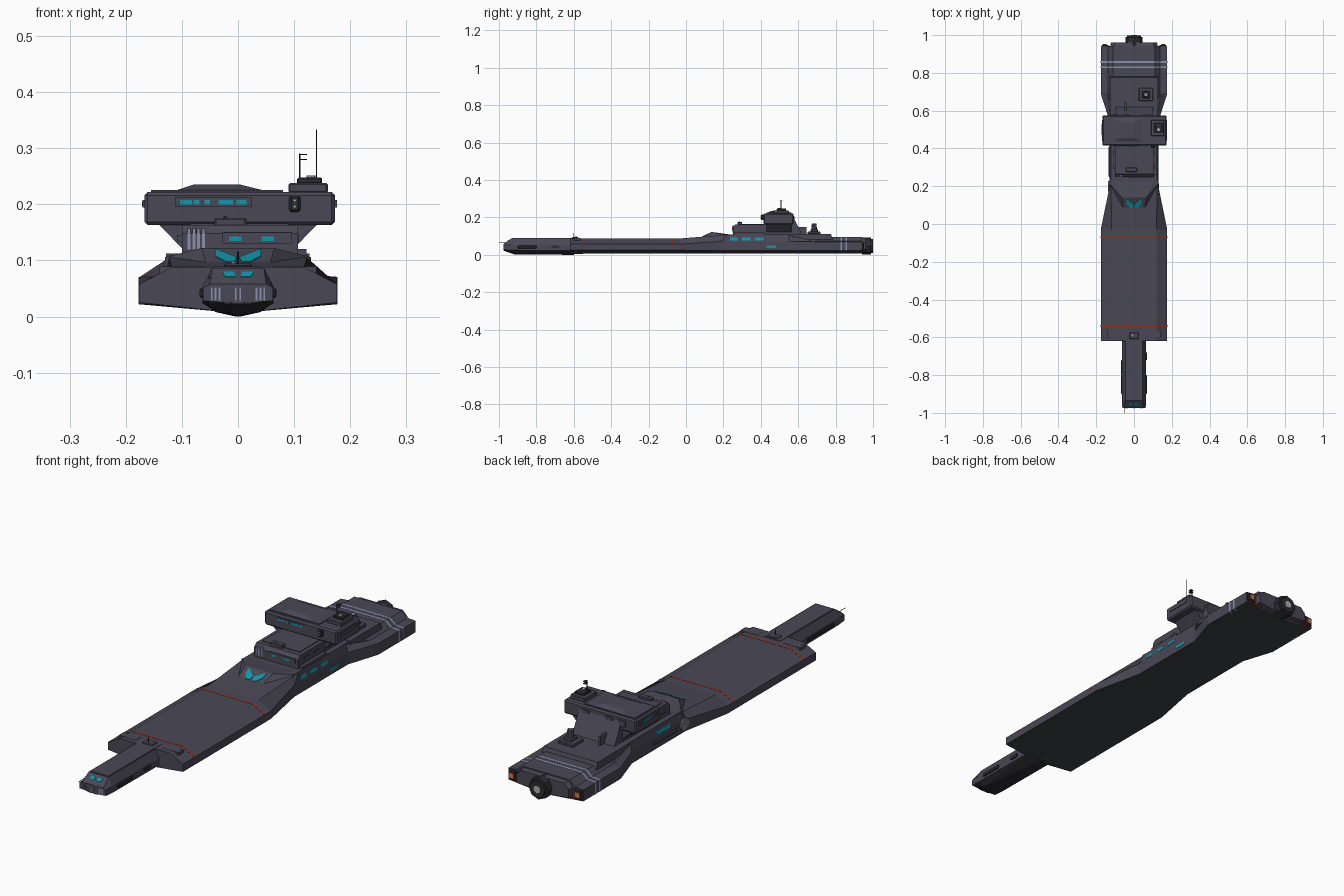
import bpy, bmesh, math
from mathutils import Vector, Matrix

if "Cube" in bpy.data.objects:
    bpy.data.objects.remove(bpy.data.objects["Cube"])

def mat(name, c):
    m = bpy.data.materials.new(name)
    m.diffuse_color = (*c, 1)
    m.use_nodes = True
    m.node_tree.nodes["Principled BSDF"].inputs["Base Color"].default_value = m.diffuse_color
    return m

HULL = mat("slate hull", (0.068, 0.064, 0.09))
BELLY = mat("neutral underside", (0.05, 0.054, 0.062))
DARK = mat("dark metal", (0.026, 0.026, 0.033))
TEAL = mat("teal glass", (0.006, 0.3, 0.4))
RED = mat("rust red", (0.3, 0.03, 0.012))
PALE = mat("pale stripe", (0.27, 0.27, 0.42))
GREY = mat("light grey", (0.45, 0.44, 0.42))
STEEL = mat("mid grey", (0.2, 0.2, 0.23))
AMBER = mat("amber lamp", (0.5, 0.22, 0.09))

def finish(name, bm, m):
    bmesh.ops.recalc_face_normals(bm, faces=bm.faces)
    me = bpy.data.meshes.new(name)
    bm.to_mesh(me)
    bm.free()
    me.materials.append(m)
    ob = bpy.data.objects.new(name, me)
    bpy.context.collection.objects.link(ob)
    return ob

def box(name, x, y, z, m=HULL, bevel=0):
    bm = bmesh.new()
    bmesh.ops.create_cube(bm, size=1)
    for v in bm.verts:
        v.co = [(a + b) / 2 + c * (b - a) for (a, b), c in zip((x, y, z), v.co)]
    ob = finish(name, bm, m)
    if bevel:
        b = ob.modifiers.new("chamfer", 'BEVEL')
        b.width, b.segments = bevel, 1
    return ob

def pair(name, x, y, z, m=HULL, bevel=0):
    box(name + "_right", x, y, z, m, bevel)
    box(name + "_left", (-x[1], -x[0]), y, z, m, bevel)

def solid(name, pts, m=HULL, mirror=False):
    """Convex solid around a few points."""
    if mirror:
        pts = list(pts) + [(-x, y, z) for x, y, z in pts]
    bm = bmesh.new()
    for p in pts:
        bm.verts.new(p)
    r = bmesh.ops.convex_hull(bm, input=bm.verts)
    junk = [g for g in r['geom_interior'] if isinstance(g, bmesh.types.BMVert)]
    bmesh.ops.delete(bm, geom=junk, context='VERTS')
    bmesh.ops.dissolve_limit(bm, angle_limit=0.01, verts=bm.verts, edges=bm.edges)
    return finish(name, bm, m)

def plate(name, pts, off, m):
    o = Vector(off)
    return solid(name, [Vector(p) - o for p in pts] + [Vector(p) + o for p in pts], m)

def cyl(name, p, r, depth, axis='Z', m=DARK, n=8, r2=None):
    bm = bmesh.new()
    bmesh.ops.create_cone(bm, cap_ends=True, segments=n, radius1=r,
                          radius2=r if r2 is None else r2, depth=depth)
    rot = {'Z': Matrix(), 'Y': Matrix.Rotation(-math.pi / 2, 4, 'X'),
           'X': Matrix.Rotation(math.pi / 2, 4, 'Y')}[axis]
    bm.transform(Matrix.Translation(p) @ rot)
    return finish(name, bm, m)

def loft(name, sections, m=HULL):
    """Each section: y, edge half width, low z, edge z, top half width, top z, keel z."""
    bm = bmesh.new()
    rings = []
    for y, xe, zl, ze, xt, zt, zk in sections:
        prof = [(-xe, zl), (0, zk), (xe, zl), (xe, ze), (xt, zt), (-xt, zt), (-xe, ze)]
        rings.append([bm.verts.new((x, y, z)) for x, z in prof])
    for a, b in zip(rings, rings[1:]):
        for i in range(7):
            j = (i + 1) % 7
            bm.faces.new((a[i], a[j], b[j], b[i]))
    bm.faces.new(rings[0])
    bm.faces.new(rings[-1])
    return finish(name, bm, m)

# Main hull: wide flight deck, narrow waist, wide stern
deck = (.176, .025, .058, .118, .088, .006)
waist = (.131, .022, .072, .123, .105, .006)
stern = (.176, .022, .07, .14, .073, .006)
ridge = (.138, .05, .073, .112, .096, .05)
hull = loft("main_hull", [(-.62, *deck), (-.03, *deck), (.19, *waist), (.55, *waist),
                          (.69, *stern), (.94, *stern)])
hull.data.materials.append(BELLY)
for f in hull.data.polygons:          # neutral colour on the underside
    f.material_index = int(f.normal.z < -.5)
loft("stern_ridge", [(.55, .128, .05, .073, .112, .096, .05), (.69, *ridge), (.94, *ridge)])
loft("stern_block", [(.93, .128, .025, .07, .11, .093, .01), (.962, .122, .03, .066, .1, .088, .018)])

# Deck and stern stripes
for i, y in enumerate((-.54, -.07)):
    loft(f"deck_stripe_{i}", [(y + d, .1765, .05, .0585, .118, .0888, .05) for d in (-.004, .004)], RED)
for i, y in enumerate((.83, .857)):
    loft(f"stern_stripe_{i}", [(y + d, .177, .022, .0708, .14, .0738, .007) for d in (-.005, .005)], PALE)
    loft(f"ridge_stripe_{i}", [(y + d, .1385, .05, .0738, .1123, .0968, .05) for d in (-.005, .005)], PALE)
pair("stern_red_edge", (.05, .165), (.937, .943), (.022, .028), RED)

# Prow arm
loft("prow_arm", [(-.975, .062, .028, .052, .05, .058, .024), (-.935, .063, .025, .054, .046, .087, .012),
                  (-.55, .063, .022, .054, .046, .087, .004)])
solid("prow_chin", [(.06, -.974, .031), (.02, -.974, .022), (.06, -.93, .024), (.04, -.92, .008),
                    (.004, -.92, .003), (.06, -.6, .022), (.004, -.6, .0), (.05, -.6, .05)], DARK, True)
box("prow_spine", (-.042, .042), (-.93, -.57), (.08, .0895), HULL)
pair("prow_root", (.06, .14), (-.6, -.565), (.06, .089), HULL)
for i, x in enumerate((-.047, -.04, -.033, -.004, .004, .033, .04, .047)):
    box(f"prow_stripe_{i}", (x - .0015, x + .0015), (-.9762, -.973), (.029, .052), PALE)
for s, n in ((-1, "left"), (1, "right")):
    plate("prow_window_" + n, [(s * .005, -.958, .0703), (s * .023, -.958, .0703),
                               (s * .028, -.946, .079), (s * .007, -.946, .079)], (0, -.0008, .0012), TEAL)
    box("prow_sponson_" + n, (min(s * .055, s * .069), max(s * .055, s * .069)), (-.9, -.8), (.034, .05), DARK, .003)
    # Wedge viewport, slanted outward like a brow
    plate("wedge_window_" + n, [(s * x, .065 + (z - .087) * 2.143, z) for x, z in
                                ((.041, .12), (.002, .105), (.006, .097), (.022, .097), (.041, .107))],
          (0, -.0008, .0016), TEAL)
box("sponson_port_aft", (-.068, -.055), (-.8, -.72), (.034, .05), DARK, .003)
box("sponson_starboard", (.055, .068), (-.72, -.68), (.036, .05), DARK)
cyl("prow_probe", (-.048, -.97, .068), .0012, .06, 'Y', DARK, 6)
cyl("prow_probe_base", (-.048, -.935, .068), .005, .03, 'Y', DARK)
box("prow_hatch", (-.025, .025), (-.61, -.575), (.088, .095), HULL, .003)
cyl("prow_mast", (0, -.6, .105), .0015, .022)
cyl("prow_beacon", (-.008, -.588, .096), .005, .005, m=PALE)

# Wedge in front of the superstructure
solid("fore_wedge", [(.055, .065, .087), (.065, .14, .122), (.13, .215, .106), (.132, .19, .075),
                     (.055, .07, .06), (.13, .24, .06), (.12, .25, .107)], HULL, True)
box("midship_deck", (-.123, .123), (.2, .6), (.09, .11))

# Hull side windows: three to starboard and one to port
for i, (y0, y1) in enumerate(((.235, .275), (.3, .345), (.37, .415))):
    plate(f"waist_window_{i}", [(.131 - (z - .072) * .2424, y, z) for y in (y0, y1) for z in (.077, .092)],
          (.001, 0, .0002), TEAL)
plate("waist_window_port", [(-.131 + (z - .072) * .2424, y, z) for y in (.29, .38) for z in (.077, .092)],
      (.001, 0, -.0002), TEAL)
box("low_window", (.125, .132), (.43, .48), (.038, .051), TEAL)
box("port_blister", (-.136, -.12), (.25, .41), (.045, .07), HULL, .004)
cyl("port_round_hatch", (-.132, .2, .055), .027, .01, 'X', STEEL, 16)

# Forward deckhouse
solid("forward_deckhouse", [(x, y, z) for x in (-.1, .107) for y, z in
                            ((.25, .1), (.25, .148), (.265, .163), (.43, .1), (.43, .163))])
box("deckhouse_window_panel", (-.028, .095), (.247, .252), (.13, .15))
for i, x in enumerate((-.016, .042)):
    box(f"deckhouse_window_{i}", (x, x + .022), (.2462, .248), (.1345, .143), TEAL)
for i in range(4):
    x = -.09 + i * .0085
    box(f"deckhouse_vent_{i}", (x, x + .0055), (.248, .262), (.12, .157), PALE)
box("deckhouse_roof_plate", (-.085, .09), (.285, .42), (.16, .166), HULL)
box("roof_locker", (-.042, .015), (.275, .3), (.16, .176), HULL, .003)
cyl("roof_stub", (-.023, .285, .171), .003, .014)
box("deckhouse_side_step", (.1, .122), (.26, .42), (.105, .12))
for i, y in enumerate((.29, .36)):
    pair(f"deckhouse_side_panel_{i}", (.1, .1085), (y, y + .03), (.134, .145), HULL)

# Bridge tower and flared support
solid("bridge_pedestal", [(x, y, z) for x in (-.098, .1) for y, z in
                          ((.42, .1), (.42, .17), (.625, .1), (.61, .125), (.575, .2))])
solid("bridge_flare", [(s * x, y, z) for s in (-1, 1) for y in (.43, .565)
                       for x, z in ((.098, .12), (.143, .166))])
box("bridge", (-.167, .173), (.415, .575), (.163, .222), HULL, .006)
box("bridge_roof_plate", (-.155, .08), (.43, .565), (.22, .226))
solid("bridge_roof_hump", [(x, y, .225) for x in (-.11, .045) for y in (.435, .56)] +
      [(x, y, .235) for x in (-.08, .005) for y in (.455, .54)])
box("bridge_window_panel", (-.112, .025), (.412, .417), (.196, .213))
for i, (a, b) in enumerate(((-.103, -.082), (-.079, -.069), (-.06, -.05), (-.035, -.009), (-.003, .015))):
    box(f"bridge_window_{i}", (a, b), (.4112, .413), (.1995, .2075), TEAL)
box("bridge_port_panel", (-.17, -.165), (.44, .55), (.194, .208))
box("bridge_port_window", (-.1708, -.168), (.47, .53), (.1965, .2055), TEAL)
box("bridge_starboard_panel", (.17, .176), (.44, .55), (.194, .208))
box("bridge_sensor", (.091, .111), (.402, .42), (.186, .216), DARK, .004)
for i, z in enumerate((.196, .207)):
    cyl(f"sensor_lens_{i}", (.101, .401, z), .003, .004, 'Y', GREY)
for i, y in enumerate((.445, .53)):
    pair(f"tower_side_hatch_{i}", (.09, .102), (y, y + .025), (.125, .155), HULL)
for i, x in enumerate((-.12, -.06, .05)):
    box(f"bridge_aft_panel_{i}", (x, x + .035), (.573, .579), (.18, .208), HULL, .002)
box("bridge_aft_fin", (-.05, -.04), (.58, .645), (.1, .15), HULL)

# Sensor mast on the bridge
box("mast_base", (.09, .16), (.465, .55), (.22, .238), HULL, .003)
box("mast_block", (.105, .15), (.485, .535), (.236, .248), DARK, .003)
cyl("whip_antenna", (.14, .508, .29), .0006, .086, n=4)
cyl("flag_mast", (.11, .508, .268), .0018, .045, n=6)
for i, z in enumerate((.28, .289)):
    box(f"mast_arm_{i}", (.11, .123), (.5, .516), (z - .001, z + .001), DARK)
cyl("mast_dish", (.13, .5, .249), .008, .004, m=GREY)

# Aft deck and turret
solid("aft_deckhouse", [(x, y, z) for x in (-.128, .127) for y, z in
                        ((.57, .08), (.57, .112), (.785, .08), (.775, .112))])
box("turret_base", (.025, .1), (.65, .72), (.11, .124), HULL, .003)
box("turret_block", (.043, .085), (.665, .705), (.122, .138), HULL, .004)
cyl("turret_drum", (.063, .685, .15), .016, .035, m=HULL, r2=.012)
cyl("turret_cap", (.063, .685, .167), .009, .003, m=PALE)

# Engine and stern lamps
cyl("engine_housing", (0, .965, .048), .046, .05, 'Y', DARK)
cyl("engine_ring", (0, .982, .048), .037, .034, 'Y', DARK)
cyl("engine_nozzle", (0, .995, .048), .016, .01, 'Y', GREY)
pair("stern_pod", (.134, .173), (.92, .948), (.026, .068), DARK, .004)
pair("stern_lamp_rim", (.142, .168), (.945, .951), (.034, .061), RED)
pair("stern_lamp", (.146, .164), (.95, .9525), (.038, .057), AMBER)
